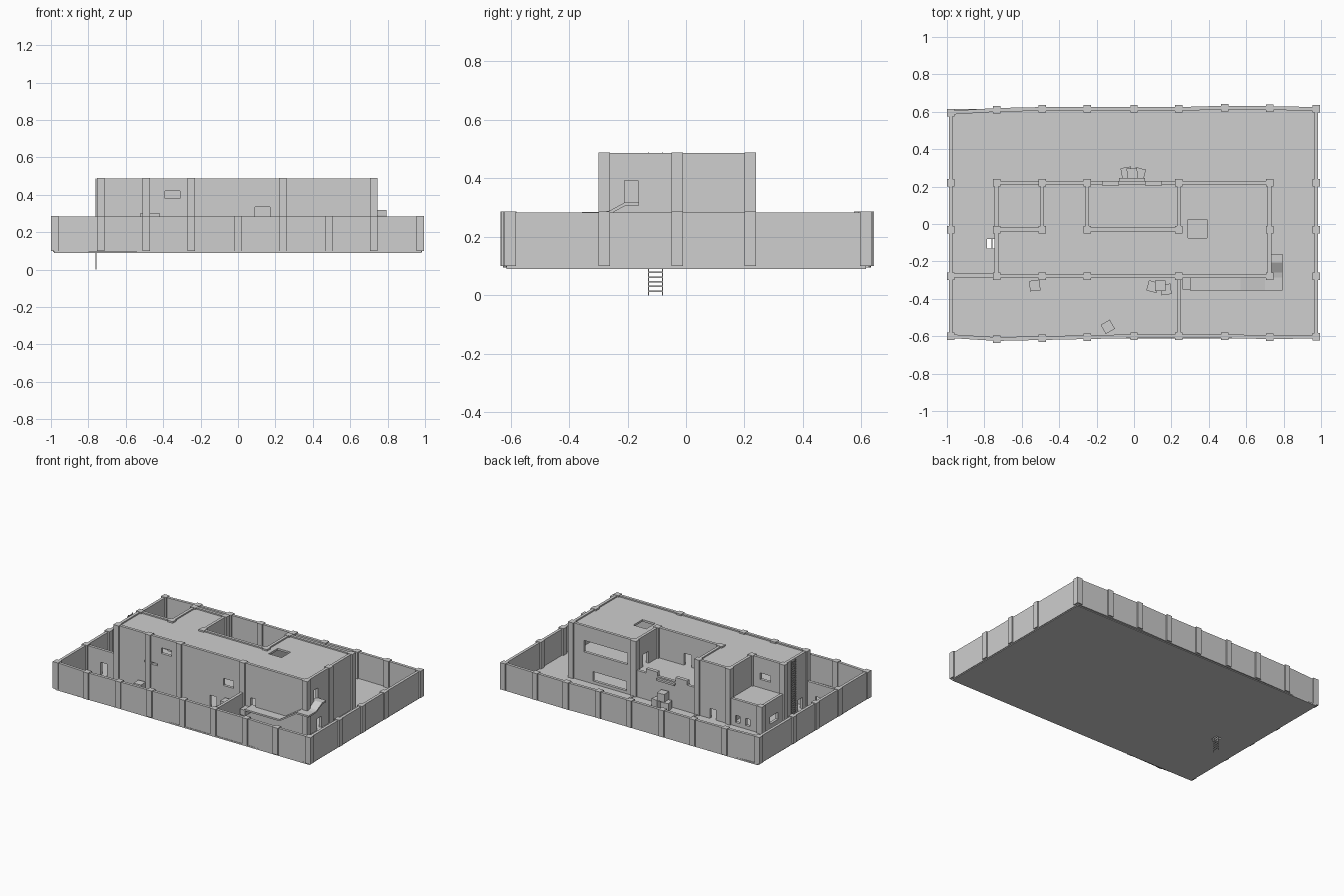
import bpy, bmesh, math
from mathutils import Matrix, Vector

cube = bpy.data.objects.get("Cube")
if cube:
    bpy.data.objects.remove(cube, do_unlink=True)

concrete = bpy.data.materials.new("concrete grey")
concrete.use_nodes = True
GREY = (0.62, 0.62, 0.62, 1)
concrete.diffuse_color = GREY
concrete.node_tree.nodes["Principled BSDF"].inputs["Base Color"].default_value = GREY


def finish(name, bm):
    mesh = bpy.data.meshes.new(name)
    bm.to_mesh(mesh)
    bm.free()
    mesh.materials.append(concrete)
    ob = bpy.data.objects.new(name, mesh)
    bpy.context.collection.objects.link(ob)
    return ob


def add_box(bm, x0, x1, y0, y1, z0, z1, frame=Matrix()):
    size = Matrix.Diagonal((x1 - x0, y1 - y0, z1 - z0, 1))
    centre = Matrix.Translation(((x0 + x1) / 2, (y0 + y1) / 2, (z0 + z1) / 2))
    bmesh.ops.create_cube(bm, size=1, matrix=frame @ centre @ size)


def box(name, *dims):
    bm = bmesh.new()
    add_box(bm, *dims)
    return finish(name, bm)


def wall(name, a, b, z0, z1, openings=(), thick=0.02):
    """Straight wall from a to b; openings are (centre x or y, width, bottom, top)."""
    a, b = Vector(a), Vector(b)
    run = b - a
    axis = 0 if abs(run.x) > abs(run.y) else 1
    frame = Matrix.Translation((a.x, a.y, 0)) @ Matrix.Rotation(math.atan2(run.y, run.x), 4, "Z")
    bm = bmesh.new()
    h = thick / 2
    s = 0
    for c, w, lo, hi in sorted(openings, key=lambda o: abs(o[0] - a[axis])):
        d = abs(c - a[axis])
        add_box(bm, s, d - w / 2, -h, h, z0, z1, frame)
        if lo > z0 + 0.002:
            add_box(bm, d - w / 2, d + w / 2, -h, h, z0, lo, frame)
        add_box(bm, d - w / 2, d + w / 2, -h, h, hi, z1, frame)
        s = d + w / 2
    add_box(bm, s, run.length, -h, h, z0, z1, frame)
    return finish(name, bm)


def slab(name, x0, x1, y0, y1, z0, z1, hole):
    """Flat slab with a rectangular hole."""
    hx0, hx1, hy0, hy1 = hole
    bm = bmesh.new()
    add_box(bm, x0, hx0, y0, y1, z0, z1)
    add_box(bm, hx1, x1, y0, y1, z0, z1)
    add_box(bm, hx0, hx1, y0, hy0, z0, z1)
    add_box(bm, hx0, hx1, hy1, y1, z0, z1)
    return finish(name, bm)


def pillars(name, points, z0, z1, r=0.02):
    bm = bmesh.new()
    for x, y in points:
        add_box(bm, x - r, x + r, y - r, y + r, z0, z1)
    return finish(name, bm)


G, M, T = 0.1, 0.285, 0.487        # ground, middle floor and top levels
XW, XE, YS, YN, YM = -0.735, 0.725, -0.28, 0.22, -0.03
XA, XB, XC = -0.49, -0.25, 0.24    # lines of the inner cross walls

# Compound floor with the ladder shaft
slab("compound_floor", -0.985, 0.98, -0.613, 0.615, 0.09, G, (-0.785, -0.745, -0.13, -0.08))

# Perimeter wall, slightly uneven, with pillars
grid_x = [-0.98, -0.735, XA, XB, 0, XC, 0.485, XE, 0.975]
south = [(x, y) for x, y in zip(grid_x, [-0.6, -0.615, -0.61, -0.605, -0.6, -0.6, -0.6, -0.605, -0.602])]
north = [(x, y) for x, y in zip(grid_x, [0.595, 0.61, 0.615, 0.615, 0.615, 0.615, 0.622, 0.62, 0.615])]
west = [south[0]] + [(-0.98, y) for y in (-0.28, YM, YN)] + [north[0]]
east = [south[-1]] + [(0.975, y) for y in (-0.28, YM, YN)] + [north[-1]]
for side, pts in (("south", south), ("north", north), ("west", west), ("east", east)):
    for i in range(len(pts) - 1):
        wall(f"perimeter_{side}_{i + 1}", pts[i], pts[i + 1], 0.095, 0.283)
pillars("perimeter_pillars", south + north + west[1:-1] + east[1:-1], G, 0.287)

# Yard partitions and low floor curbs
wall("west_partition", (-0.98, -0.275), (XW, -0.275), G, 0.28, [(-0.84, 0.05, G, 0.19)])
wall("south_partition", (XC, -0.6), (XC, YS), G, 0.28)
for x in (XB, XC):
    wall("floor_curb", (x, YN), (x, 0.61), G, 0.106, thick=0.012)

# Ground storey
wall("lower_front_wall", (XW, YS), (XE, YS), G, M,
     [(0.01, 0.05, G, 0.19), (0.32, 0.04, 0.2, 0.255)])
wall("lower_back_wall", (XW, YN), (XE, YN), G, M,
     [(-0.64, 0.035, 0.125, 0.175), (-0.56, 0.035, 0.125, 0.175), (-0.37, 0.05, G, 0.17),
      (0.0, 0.06, G, 0.18), (0.43, 0.26, 0.12, 0.185)])
wall("lower_west_wall", (XW, YS), (XW, YN), G, M,
     [(-0.2, 0.05, G, 0.18), (0.09, 0.09, 0.13, 0.18)])
wall("lower_east_wall", (XE, YS), (XE, YN), G, M, [(-0.15, 0.05, G, 0.18)])
wall("lower_cross_wall_west", (XA, YM), (XA, YN), G, M - 0.015)
wall("lower_cross_wall_east", (XC, YM), (XC, YN), G, M - 0.015)
box("middle_floor", XW, XE, YS, YN, 0.262, 0.276)

# Upper storey, stepped around two open terraces
wall("upper_front_wall", (XW, YS), (XE, YS), M, T,
     [(-0.47, 0.1, M, 0.3), (-0.35, 0.08, 0.38, 0.42), (0.13, 0.08, M, 0.335)])
wall("upper_east_wall", (XE, YS), (XE, YN), M, T, [(-0.187, 0.045, 0.318, 0.393)])
wall("upper_west_wall", (XW, YS), (XW, YM), M, T)
wall("upper_back_wall_east", (XC, YN), (XE, YN), M, T, [(0.22 + 0.24, 0.34, 0.305, 0.385)])
wall("upper_back_wall_west", (XA, YN), (XB, YN), M, T)
wall("terrace_back_wall", (XB, YM), (XC, YM), 0.275, T, [(0.0, 0.06, 0.276, 0.36)])
wall("small_terrace_back_wall", (XW, YM), (XA, YM), 0.275, T, [(-0.6, 0.08, 0.335, 0.38)])
wall("small_terrace_side_wall", (XA, YM), (XA, YN), 0.275, T)
for x in (XB, XC):
    wall("terrace_side_wall", (x, YM), (x, YN), 0.275, T, [(0.115, 0.06, 0.276, 0.36)])
corners = [(x, y) for x in (XW, XA, XB, XC, XE) for y in (YS, YM, YN)]
low = [(XW, YN)]
hidden = [(x, YM) for x in (XA, XB, XC)]
pillars("tall_pillars", [p for p in corners if p not in low + hidden], G, T + 0.002)
pillars("terrace_pillars", hidden, 0.276, T + 0.002)
pillars("low_pillar", low, G, 0.29)

# Roof, with a hatch over the eastern room
RZ0, RZ1 = 0.464, 0.478
box("roof_west", XW, XA, YS, YM, RZ0, RZ1)
box("roof_west_wing", XA, XB, YS, YN, RZ0, RZ1)
box("roof_centre", XB, XC, YS, YM, RZ0, RZ1)
slab("roof_east", XC, XE, YS, YN, RZ0, RZ1, (0.29, 0.39, -0.075, 0.025))

# Terrace balustrade blocks and ledge
box("balustrade_west", -0.17, -0.08, 0.205, 0.23, 0.276, 0.315)
box("balustrade_east", 0.06, 0.15, 0.205, 0.23, 0.276, 0.315)
box("terrace_ledge", -0.08, 0.06, 0.22, 0.247, 0.262, 0.276)


# Raised walkway climbing round the south-east corner
def walkway(name, path, axis, lo, hi, thick=0.012):
    bm = bmesh.new()
    rings = []
    for s, z in path:
        ring = []
        for side, dz in ((lo, 0), (hi, 0), (hi, -thick), (lo, -thick)):
            co = (s, side, z + dz) if axis == "x" else (side, s, z + dz)
            ring.append(bm.verts.new(co))
        rings.append(ring)
    for a, b in zip(rings, rings[1:]):
        for i in range(4):
            j = (i + 1) % 4
            bm.faces.new((a[i], a[j], b[j], b[i]))
    bm.faces.new(rings[0])
    bm.faces.new(rings[-1])
    bmesh.ops.recalc_face_normals(bm, faces=bm.faces)
    return finish(name, bm)


walkway("walkway_south", [(0.3, 0.2), (0.57, 0.2), (0.7, 0.285), (0.795, 0.285)], "x", -0.355, -0.285)
walkway("walkway_east", [(-0.285, 0.285), (-0.26, 0.29), (-0.205, 0.32), (-0.16, 0.32)], "y", 0.73, 0.795)
box("walkway_step", 0.26, 0.3, -0.35, -0.29, 0.15, 0.19)

# Ladder on the west wall, running down through the shaft
bm = bmesh.new()
for y in (-0.13, -0.082):
    add_box(bm, -0.762, -0.757, y, y + 0.004, 0, 0.488)
for i in range(30):
    z = 0.012 + i * 0.016
    add_box(bm, -0.762, -0.757, -0.13, -0.078, z, z + 0.005)
finish("ladder", bm)

# Crates: x, y, base height, turn in degrees
crates = [(-0.53, -0.33, G, 4), (-0.14, -0.55, G, 30), (0.1, -0.335, G, -15), (0.17, -0.35, G, 8),
          (0.14, -0.33, 0.155, 0), (-0.04, 0.275, G, 10), (0.03, 0.27, G, -15), (-0.01, 0.27, 0.155, 3)]
for x, y, z, turn in crates:
    crate = box("crate", -0.028, 0.028, -0.028, 0.028, 0, 0.055)
    crate.location = (x, y, z)
    crate.rotation_euler.z = math.radians(turn)
